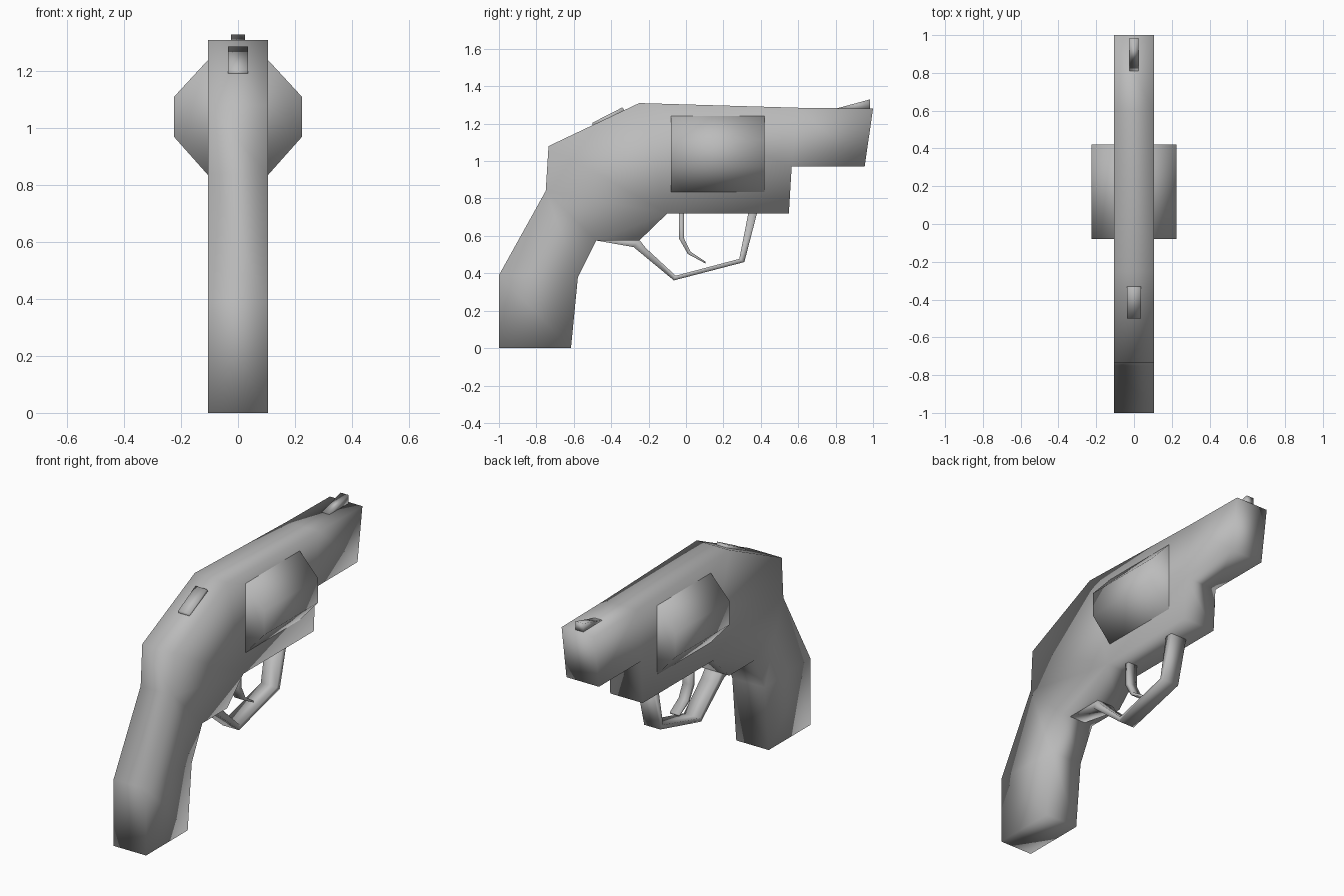
import bpy
import bmesh

cube = bpy.data.objects.get("Cube")
if cube:
    bpy.data.objects.remove(cube, do_unlink=True)

# Single grey metal
metal = bpy.data.materials.new("grey_metal")
metal.use_nodes = True
metal.diffuse_color = (0.5, 0.5, 0.5, 1)
metal.node_tree.nodes["Principled BSDF"].inputs["Base Color"].default_value = (0.5, 0.5, 0.5, 1)


def extrude_part(name, outline, vec, place):
    """Fill an outline placed in space by `place`, then extrude it along vec."""
    bm = bmesh.new()
    base = bm.faces.new([bm.verts.new(place(a, b)) for a, b in outline])
    result = bmesh.ops.extrude_face_region(bm, geom=[base], use_keep_orig=True)
    moved = [v for v in result["geom"] if isinstance(v, bmesh.types.BMVert)]
    bmesh.ops.translate(bm, verts=moved, vec=vec)
    bmesh.ops.recalc_face_normals(bm, faces=bm.faces)
    bmesh.ops.triangulate(bm, faces=[f for f in bm.faces if len(f.verts) > 4])
    mesh = bpy.data.meshes.new(name)
    bm.to_mesh(mesh)
    bm.free()
    mesh.materials.append(metal)
    mesh.shade_smooth()
    obj = bpy.data.objects.new(name, mesh)
    bpy.context.collection.objects.link(obj)
    return obj


def side_part(name, outline, half_width):
    """Side profile (y, z) given thickness across x."""
    return extrude_part(name, outline, (2 * half_width, 0, 0),
                        lambda y, z: (-half_width, y, z))


# Grip, frame and barrel as one silhouette
side_part("frame_and_grip", [
    (-1, 0), (-0.615, 0), (-0.578, 0.38), (-0.48, 0.575), (-0.25, 0.575),
    (-0.1, 0.72), (0.55, 0.72), (0.565, 0.97), (0.955, 0.97), (1, 1.28),
    (0.6, 1.285), (-0.25, 1.31), (-0.735, 1.08), (-0.75, 0.84), (-1, 0.39),
], 0.105)

# Faceted drum, bulging out of both sides of the frame
half = [(0.105, 0.835), (0.225, 0.97), (0.225, 1.11), (0.105, 1.24)]
drum = half + [(-x, z) for x, z in reversed(half)]
extrude_part("drum", drum, (0, 0.5, 0), lambda x, z: (x, -0.08, z))

# Guard loop below the frame
side_part("trigger_guard", [
    (-0.49, 0.577), (-0.28, 0.54), (-0.065, 0.362), (0.312, 0.46), (0.382, 0.73),
    (0.335, 0.73), (0.285, 0.477), (-0.055, 0.387), (-0.215, 0.535), (-0.25, 0.58),
], 0.052)

# Curved trigger tapering to its tip
side_part("trigger", [
    (-0.037, 0.73), (-0.037, 0.585), (0.01, 0.503), (0.105, 0.452),
    (0.105, 0.462), (0.025, 0.515), (-0.012, 0.59), (-0.012, 0.73),
], 0.03)

# Wedge sight at the muzzle and low hammer plate at the rear
side_part("front_sight", [(0.8, 1.28), (0.985, 1.275), (0.985, 1.33)], 0.025)
side_part("hammer", [(-0.5, 1.18), (-0.33, 1.26), (-0.33, 1.272),
                     (-0.34, 1.287), (-0.5, 1.205)], 0.036)
